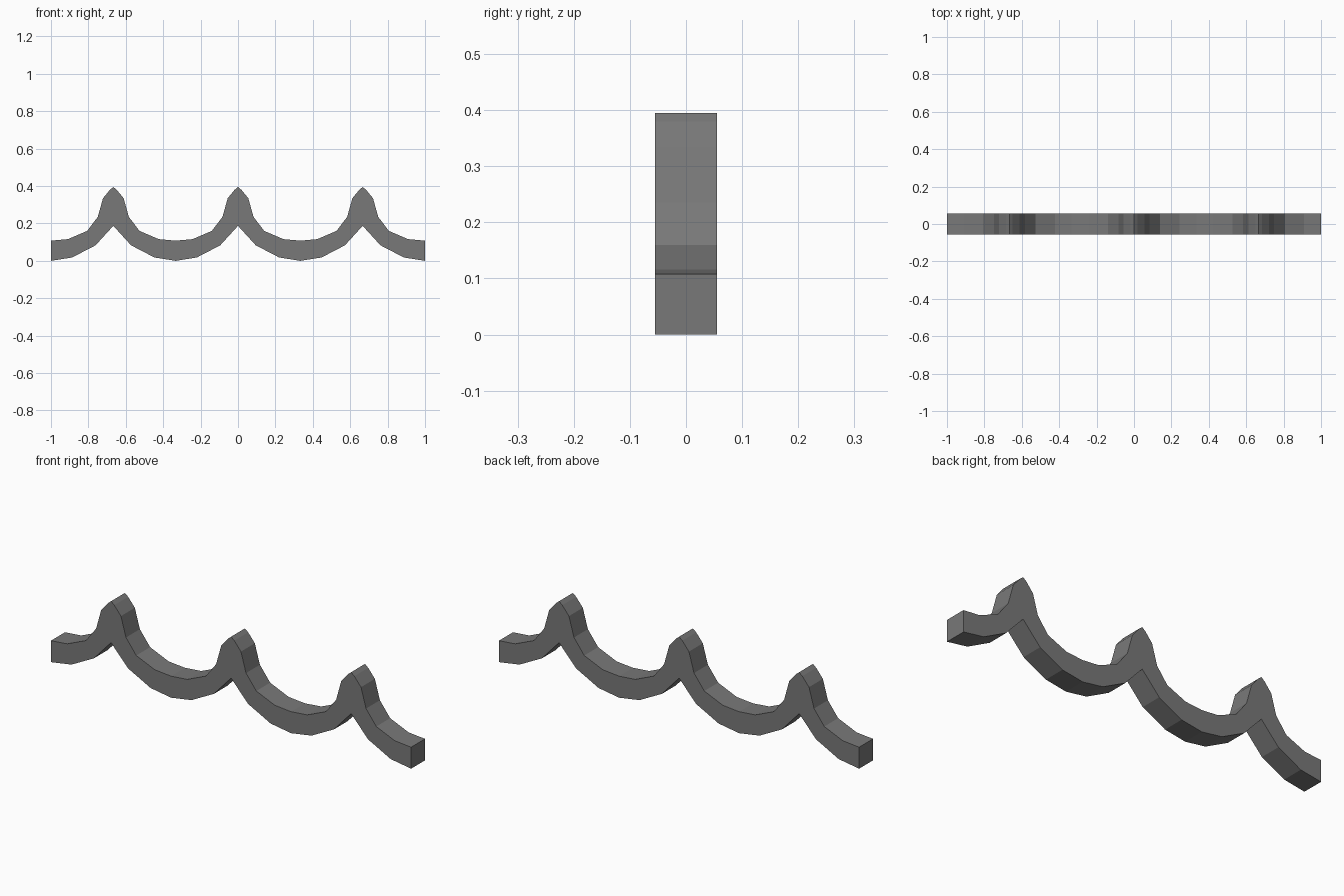
import bpy
import bmesh
from mathutils import Vector

cube = bpy.data.objects.get("Cube")
if cube:
    bpy.data.objects.remove(cube, do_unlink=True)

PERIOD = 2 / 3
HALF_DEPTH = 0.055

# Half of one scallop, from the cusp to the middle of the sag
upper = [(0, 0.395), (0.018, 0.38), (0.055, 0.335), (0.083, 0.235),
         (0.14, 0.16), (0.243, 0.116), (PERIOD / 2, 0.108)]
lower = [(0, 0.187), (0.095, 0.083), (0.22, 0.018), (PERIOD / 2, 0)]


def repeat_edge(half):
    """Mirror the half profile about each cusp and chain three of them."""
    one = [(-x, z) for x, z in reversed(half[1:])] + half
    points = []
    for i in (-1, 0, 1):
        part = one if not points else one[1:]
        points += [(x + i * PERIOD, z) for x, z in part]
    return points


# Dark grey material
grey = bpy.data.materials.new("dark_grey")
grey.use_nodes = True
colour = (0.19, 0.19, 0.19, 1)
grey.diffuse_color = colour
grey.node_tree.nodes["Principled BSDF"].inputs["Base Color"].default_value = colour

# Scalloped bar: outline extruded through its depth
bm = bmesh.new()
outline = repeat_edge(lower) + repeat_edge(upper)[::-1]
front = bm.faces.new([bm.verts.new((x, -HALF_DEPTH, z)) for x, z in outline])
result = bmesh.ops.extrude_face_region(bm, geom=[front], use_keep_orig=True)
moved = [g for g in result["geom"] if isinstance(g, bmesh.types.BMVert)]
bmesh.ops.translate(bm, verts=moved, vec=Vector((0, 2 * HALF_DEPTH, 0)))
bmesh.ops.recalc_face_normals(bm, faces=bm.faces)
caps = [f for f in bm.faces if len(f.verts) > 4]
bmesh.ops.triangulate(bm, faces=caps)

mesh = bpy.data.meshes.new("scalloped_bar")
bm.to_mesh(mesh)
bm.free()
mesh.materials.append(grey)
bar = bpy.data.objects.new("scalloped_bar", mesh)
bpy.context.collection.objects.link(bar)
